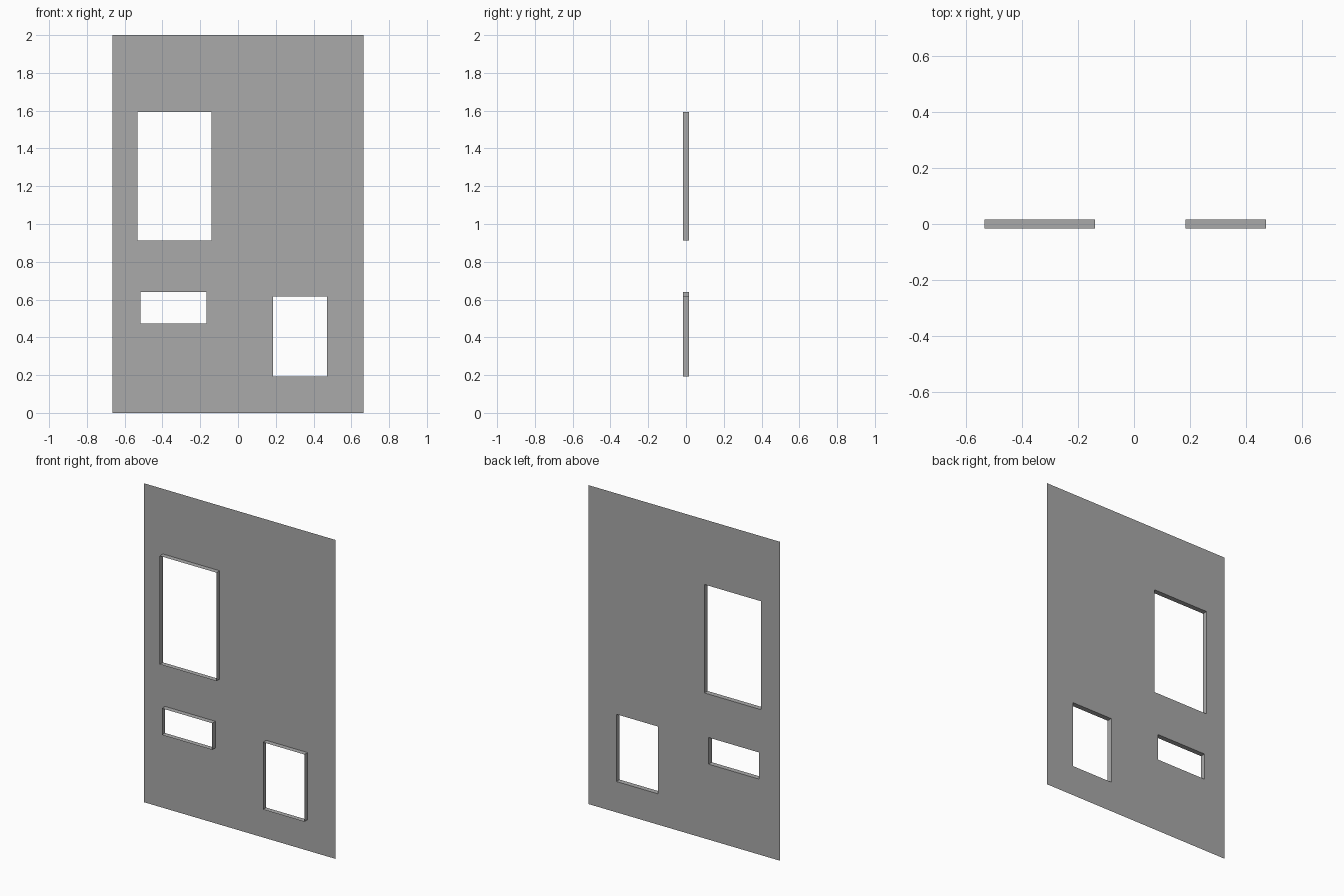
import bpy
import bmesh

cube = bpy.data.objects.get("Cube")
if cube:
    bpy.data.objects.remove(cube, do_unlink=True)

HALF_WIDTH, HEIGHT = 0.665, 2.0
BACK, DEPTH = 0.016, 0.032
# Openings: left, right, bottom, top
OPENINGS = [
    (-0.532, -0.139, 0.912, 1.592),   # tall window
    (-0.517, -0.168, 0.473, 0.64),    # low window
    (0.184, 0.471, 0.193, 0.615),     # square window
]

grey = bpy.data.materials.new("wall grey")
grey.use_nodes = True
colour = (0.4, 0.4, 0.4, 1)
grey.diffuse_color = colour
grey.node_tree.nodes["Principled BSDF"].inputs["Base Color"].default_value = colour


def in_opening(x, z):
    return any(l < x < r and b < z < t for l, r, b, t in OPENINGS)


# Thin wall sheet, split along the opening edges and left empty inside them
xs = sorted({-HALF_WIDTH, HALF_WIDTH, *(v for o in OPENINGS for v in o[:2])})
zs = sorted({0, HEIGHT, *(v for o in OPENINGS for v in o[2:])})
bm = bmesh.new()
verts = {(x, z): bm.verts.new((x, BACK, z)) for x in xs for z in zs}
for l, r in zip(xs, xs[1:]):
    for b, t in zip(zs, zs[1:]):
        if not in_opening((l + r) / 2, (b + t) / 2):
            bm.faces.new([verts[p] for p in ((l, b), (r, b), (r, t), (l, t))])
bmesh.ops.delete(bm, geom=[v for v in bm.verts if not v.link_faces], context='VERTS')


# Window reveals: the opening edges drawn out towards the front
def on_border(edge):
    mid = (edge.verts[0].co + edge.verts[1].co) / 2
    return abs(mid.x) > HALF_WIDTH - 0.001 or mid.z < 0.001 or mid.z > HEIGHT - 0.001


rims = [e for e in bm.edges if e.is_boundary and not on_border(e)]
new = bmesh.ops.extrude_edge_only(bm, edges=rims)["geom"]
bmesh.ops.translate(bm, vec=(0, -DEPTH, 0),
                    verts=[g for g in new if isinstance(g, bmesh.types.BMVert)])

mesh = bpy.data.meshes.new("wall_panel")
bm.to_mesh(mesh)
bm.free()
mesh.materials.append(grey)
wall = bpy.data.objects.new("wall_panel", mesh)
bpy.context.collection.objects.link(wall)
